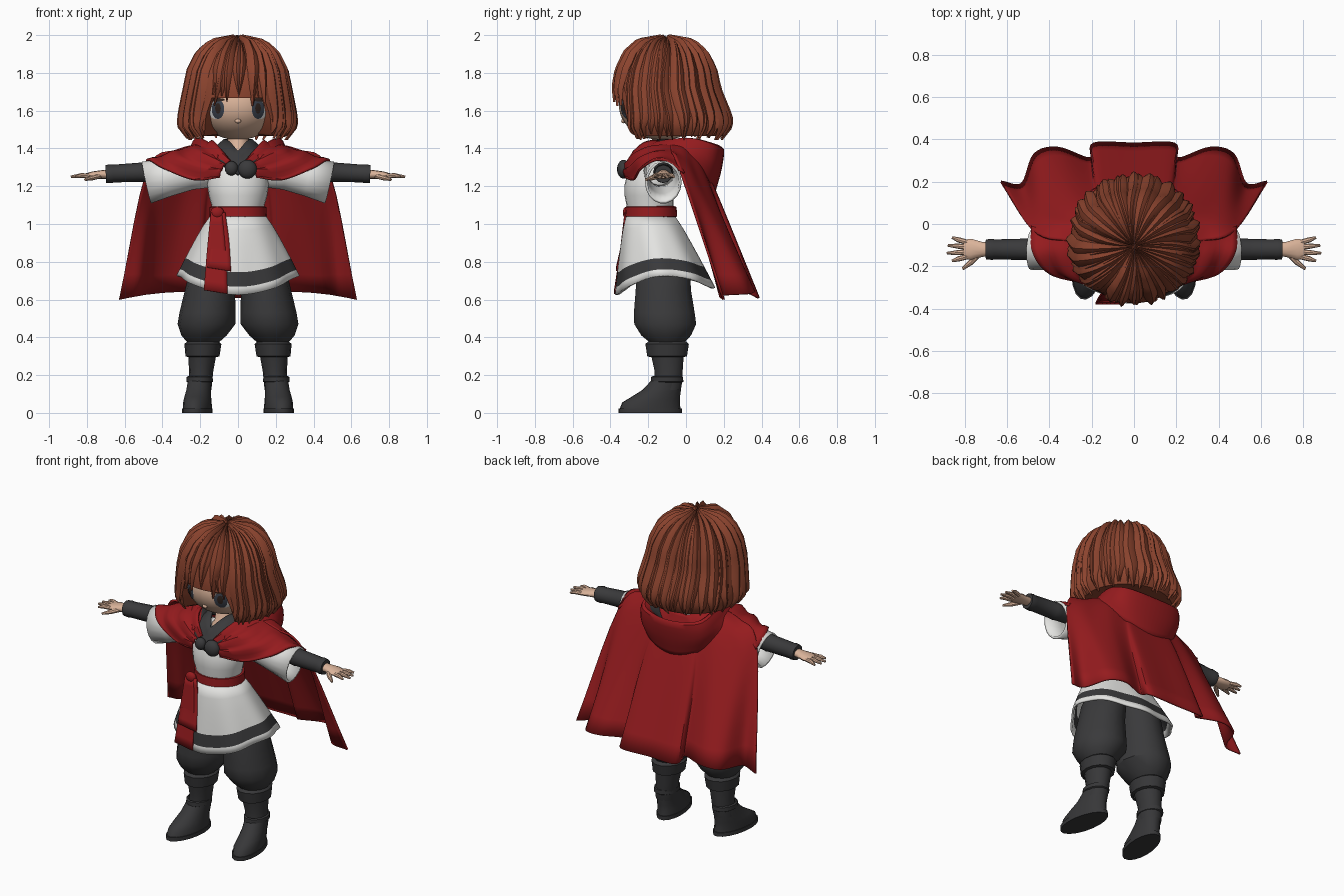
import bpy, bmesh, random
from math import sin, cos, pi, sqrt
from mathutils import Vector

random.seed(4)
if "Cube" in bpy.data.objects:
    bpy.data.objects.remove(bpy.data.objects["Cube"])

def material(name, *rgb):
    m = bpy.data.materials.new(name)
    m.use_nodes = True
    m.diffuse_color = (*rgb, 1)
    m.node_tree.nodes["Principled BSDF"].inputs["Base Color"].default_value = (*rgb, 1)
    return m

HAIR = material("auburn", .265, .058, .028)
RED = material("crimson", .3, .011, .013)
WHITE = material("off white", .77, .77, .75)
DARK = material("charcoal", .042, .042, .044)
BOOT = material("boot grey", .038, .038, .04)
SKIN = material("skin", .7, .45, .32)
IRIS = material("slate", .045, .055, .075)
INK = material("dark brown", .03, .017, .013)

# ---------- helpers ----------
def sheets(name, grids, mats, pick=None, closed=False, caps=False, thick=0, angle=40):
    """Skin one or more grids of points (lists of rows) as one object."""
    bm = bmesh.new()
    for rows in grids:
        vs = [[bm.verts.new(p) for p in row] for row in rows]
        n = len(rows[0])
        for i in range(len(vs) - 1):
            for j in range(n if closed else n - 1):
                k = (j + 1) % n
                f = bm.faces.new((vs[i][j], vs[i][k], vs[i + 1][k], vs[i + 1][j]))
                f.material_index = pick(i) if pick else 0
        if caps:
            bm.faces.new(vs[0])
            bm.faces.new(vs[-1])
    bmesh.ops.remove_doubles(bm, verts=bm.verts, dist=1e-4)
    bmesh.ops.recalc_face_normals(bm, faces=bm.faces)
    me = bpy.data.meshes.new(name)
    bm.to_mesh(me)
    bm.free()
    for m in mats:
        me.materials.append(m)
    ob = bpy.data.objects.new(name, me)
    bpy.context.collection.objects.link(ob)
    bpy.ops.object.select_all(action='DESELECT')
    ob.select_set(True)
    bpy.context.view_layer.objects.active = ob
    bpy.ops.object.shade_smooth_by_angle(angle=angle * pi / 180)
    if thick:
        mod = ob.modifiers.new("thickness", 'SOLIDIFY')
        mod.thickness, mod.offset = thick, 0

def spline(pts, n):
    """Sample a smooth curve through the points."""
    p = [Vector(q) for q in pts]
    p = [2 * p[0] - p[1]] + p + [2 * p[-1] - p[-2]]
    out = []
    for s in range(n + 1):
        x = s / n * (len(pts) - 1)
        i = min(int(x), len(pts) - 2)
        t = x - i
        a, b, c, d = p[i:i + 4]
        out.append(b + .5 * t * (c - a + t * (2 * a - 5 * b + 4 * c - d + t * (3 * (b - c) + d - a))))
    return out

def cloth(columns, nu, nv, s=1):
    """Rows of a smooth cloth whose columns run from top to bottom."""
    cols = [spline(c, nv) for c in columns]
    rows = [spline([c[j] for c in cols], nu) for j in range(nv + 1)]
    return [[Vector((s * p.x, p.y, p.z)) for p in row] for row in rows]

def mirrored(columns):
    return columns + [[(-x, y, z) for x, y, z in c] for c in columns[-2::-1]]

def stack(rings, n=16, s=1, turn=0):
    """Horizontal ellipses (x, y, z, half width, half depth)."""
    out = []
    for x, y, z, rx, ry in rings:
        ring = []
        for k in range(n):
            u, v = rx * cos(2 * pi * k / n), ry * sin(2 * pi * k / n)
            ring.append((s * (x + u * cos(turn) - v * sin(turn)), y + u * sin(turn) + v * cos(turn), z))
        out.append(ring)
    return out

def tube(pts, radii, n=10, s=1):
    """Ellipses along a path, each with (half width, half height)."""
    pts, out = [Vector(p) for p in pts], []
    for i, p in enumerate(pts):
        d = (pts[min(i + 1, len(pts) - 1)] - pts[max(i - 1, 0)]).normalized()
        side = d.cross(Vector((0, 0, 1))).normalized()
        up = side.cross(d)
        w, h = radii[i]
        ring = [p + side * w * cos(2 * pi * k / n) + up * h * sin(2 * pi * k / n) for k in range(n)]
        out.append([(s * q.x, q.y, q.z) for q in ring])
    return out

def ball(name, centre, radii, mat, n=20):
    x, y, z = centre
    rings = [(x, y, z - radii[2] * cos(pi * i / n), radii[0] * sin(pi * i / n), radii[1] * sin(pi * i / n))
             for i in range(n + 1)]
    sheets(name, [stack(rings, n + 4)], [mat], closed=True)

# ---------- head and face ----------
FC, FR = (0, -.125, 1.625), (.22, .23, .18)
ball("head", FC, FR, SKIN, 24)
ball("nose", (0, -.333, 1.545), (.016, .01, .012), SKIN, 8)
sheets("neck", [stack([(0, -.15, 1.31, .1, .12), (0, -.13, 1.38, .06, .065), (0, -.12, 1.5, .05, .05)])],
       [SKIN], closed=True)

def face_plate(name, x, z, w, h, lift, mat):
    rows = []
    for scale in (1, .7, .4, 0):
        ring = []
        for k in range(20):
            px, pz = x + w * scale * cos(k * pi / 10), z + h * scale * sin(k * pi / 10)
            depth = sqrt(1 - (px / FR[0]) ** 2 - ((pz - FC[2]) / FR[2]) ** 2)
            ring.append((px, FC[1] - FR[1] * depth - lift, pz))
        rows.append(ring)
    sheets(name, [rows], [mat], closed=True)

for s, side in ((1, "left"), (-1, "right")):
    face_plate(side + "_eye_white", s * .115, 1.603, .042, .048, .002, WHITE)
    face_plate(side + "_iris", s * .106, 1.608, .033, .052, .004, IRIS)
    face_plate(side + "_pupil", s * .106, 1.612, .015, .028, .006, INK)
    face_plate(side + "_lash", s * .115, 1.658, .045, .009, .007, INK)

# ---------- hair ----------
PROFILE = [(0, 1.975), (.125, 1.953), (.2, 1.895), (.247, 1.81), (.272, 1.7), (.294, 1.59), (.302, 1.515), (.255, 1.445)]

def hair_point(a, t, out=0):
    x = min(max(t, 0), 1) * (len(PROFILE) - 1)
    i = min(int(x), len(PROFILE) - 2)
    f = x - i
    r = PROFILE[i][0] * (1 - f) + PROFILE[i + 1][0] * f
    z = PROFILE[i][1] * (1 - f) + PROFILE[i + 1][1] * f
    shift = .032 * min(max((z - 1.57) / .15, 0), 1)
    lift = out * max(0, min(1, (z - 1.7) / .25))
    r += out
    return (r * sin(a), -.075 - shift - r * cos(a), z + lift)

def hair_end(a):
    """How far the hair falls: short over the brow, long elsewhere."""
    d = abs((a + pi) % (2 * pi) - pi)
    return .645 + .345 * min(max((d - .55) / .16, 0), 1)

angles = [2 * pi * k / 72 for k in range(72)]
cap = [[hair_point(a, (hair_end(a) - .03) * i / 14) for a in angles] for i in range(15)]
cap.append([(.25 * x, -.08 + .25 * (y + .08), z + .015) for x, y, z in cap[-1]])
sheets("hair_cap", [cap], [HAIR], closed=True)

locks = []
for layer, count in ((.002, 36), (.009, 20)):
    for k in range(count):
        a0 = 2 * pi * (k + random.uniform(.1, .9)) / count
        end = hair_end(a0) + random.uniform(-.06, .03)
        width, drift = random.uniform(.09, .17), random.uniform(-.14, .14)
        lift = layer + random.uniform(0, .006)
        rows = []
        for i in range(17):
            f = i / 16
            w = width * min(1, 2.6 * (1 - f) + .1)
            bow = .014 * min(1, 4 * (1 - f) + .2)
            a = a0 + drift * sin(f * 2.8) + .12 * (1 - f) ** 2
            rows.append([hair_point(a + w * e, end * f, lift + bow * (1 - e * e) - .008 * abs(e))
                         for e in (-1, -.5, 0, .5, 1)])
        locks.append(rows)
sheets("hair_locks", locks, [HAIR], angle=30)

# ---------- tunic ----------
sheets("tunic_body", [stack([(0, -.19, 1.03, .135, .12), (0, -.19, 1.1, .14, .125), (0, -.195, 1.15, .155, .13),
                             (0, -.19, 1.21, .163, .135), (0, -.17, 1.3, .155, .13), (0, -.15, 1.36, .11, .1)], 24)],
       [WHITE], closed=True, caps=True)
sheets("belt", [stack([(0, -.185, z, r, r - .015) for z, r in ((1.035, .14), (1.04, .153), (1.09, .15), (1.095, .135))], 24)],
       [RED], closed=True)

def skirt_row(f):
    row = []
    for k in range(64):
        a = 2 * pi * k / 64
        c = cos(a)
        hem = .725 - (.1 if c > 0 else .065) * c * c
        flare = f ** .85
        fold = 1 + .025 * f * cos(8 * a + 1)
        rx, ry = (.135 + .18 * flare) * fold, (.12 + .135 * flare) * fold
        row.append((rx * sin(a), -.19 + .08 * f - ry * c, 1.05 + (hem - 1.05) * f))
    return row

sheets("tunic_skirt", [[skirt_row(f) for f in (0, .2, .4, .6, .72, .8, .9, .915, 1)]], [WHITE, DARK],
       pick=lambda i: int(i in (4, 5)), closed=True, thick=.012)

# Sash knot and hanging tails
ball("sash_knot", (-.11, -.315, 1.06), (.036, .02, .032), RED, 10)
for name, lean, length, y in (("sash_tail", 0, .42, -.345), ("sash_under_tail", .018, .3, -.335)):
    tail = [[(-.115 + lean + e * .03, -.32, 1.06), (-.115 + lean + e * .05, y, 1.06 - length / 2),
             (-.118 + lean + e * .063, y - .03, 1.06 - length - .01 * e)] for e in (-1, -.3, .3, 1)]
    sheets(name, [cloth(tail, 6, 8)], [RED], thick=.012)

# Dark lapels, collar and clasp
collar = [[(0, -.275, 1.385), (0, -.335, 1.26)], [(.045, -.2, 1.435), (.12, -.28, 1.34)],
          [(.07, -.1, 1.445), (.13, -.1, 1.39)], [(0, -.03, 1.44), (0, .02, 1.38)]]
sheets("collar", [cloth(collar, 12, 3, s) for s in (1, -1)], [DARK], thick=.014)
ball("clasp_large", (.05, -.33, 1.29), (.05, .035, .05), DARK, 12)
ball("clasp_small", (-.035, -.325, 1.295), (.035, .03, .038), DARK, 12)

# ---------- cape ----------
mantle = [[(.04, -.3, 1.33), (.08, -.325, 1.3), (.1, -.325, 1.25)], [(.1, -.25, 1.4), (.18, -.29, 1.33), (.24, -.275, 1.23)],
          [(.13, -.19, 1.43), (.27, -.235, 1.365), (.4, -.23, 1.29)], [(.14, -.12, 1.43), (.3, -.14, 1.39), (.48, -.13, 1.335)],
          [(.14, -.06, 1.43), (.32, -.06, 1.385), (.485, -.01, 1.27)]]
halves = []
for s in (1, -1):
    rows = cloth(mantle, 24, 14, s)
    for i, row in enumerate(rows):
        for j, p in enumerate(row):
            p += Vector((0, -.5, 1)) * .008 * sin(i * 1.35 + j * .12) * min(1, (24 - j) / 8)
    halves.append(rows)
sheets("cape_mantle", halves, [RED], thick=.012)

back = [[(.14, -.08, 1.43), (.32, -.08, 1.39), (.48, -.03, 1.28), (.63, .2, .6)],
        [(.13, -.03, 1.43), (.3, -.02, 1.38), (.455, .04, 1.2), (.53, .19, .62)],
        [(.12, 0, 1.42), (.27, .02, 1.36), (.4, .1, 1.14), (.47, .33, .63)],
        [(.09, .03, 1.41), (.22, .06, 1.34), (.3, .15, 1.12), (.36, .36, .64)],
        [(.06, .05, 1.4), (.14, .08, 1.32), (.19, .155, 1.12), (.21, .31, .64)],
        [(.04, .06, 1.4), (.1, .09, 1.31), (.15, .175, 1.12), (.19, .38, .61)],
        [(0, .06, 1.4), (0, .1, 1.3), (0, .175, 1.12), (0, .38, .61)]]
sheets("cape_back", [cloth(mirrored(back), 72, 16)], [RED], thick=.012, angle=30)

hood = [[(.06, -.24, 1.36), (.09, -.265, 1.37), (.11, -.29, 1.35), (.13, -.29, 1.32)],
        [(.11, -.15, 1.38), (.16, -.15, 1.43), (.2, -.16, 1.415), (.24, -.15, 1.385)],
        [(.12, -.02, 1.34), (.21, .02, 1.45), (.25, .02, 1.4), (.27, .02, 1.34)],
        [(.08, .06, 1.3), (.18, .15, 1.42), (.2, .15, 1.33), (.17, .12, 1.22)],
        [(0, .1, 1.27), (0, .19, 1.4), (0, .185, 1.3), (0, .15, 1.17)]]
sheets("hood", [cloth(mirrored(hood), 40, 12)], [RED, DARK], pick=lambda i: int(i < 3), thick=.012)

# ---------- arms and legs ----------
for s, side in ((1, "left_"), (-1, "right_")):
    sheets(side + "sleeve", [tube([(.1, -.14, 1.285), (.25, -.13, 1.27), (.37, -.125, 1.245), (.485, -.12, 1.22)],
                                  [(.08, .08), (.08, .083), (.085, .093), (.09, .108)], 18, s)],
           [WHITE], closed=True, thick=.014)
    sheets(side + "forearm", [tube([(x, -.12, 1.3 - x * .05) for x in (.3, .47, .5, .51, .66, .67, .7)],
                                   [(r, r) for r in (.045, .05, .054, .051, .047, .05, .047)], 12, s)],
           [DARK], closed=True, caps=True)
    sheets(side + "palm", [tube([(.67, -.12, 1.264), (.72, -.12, 1.262), (.77, -.12, 1.258), (.805, -.12, 1.254)],
                                [(.03, .026), (.036, .023), (.05, .02), (.046, .014)], 12, s)],
           [SKIN], closed=True, caps=True)
    fingers = [((.73, -.14, 1.255), (.77, -.18, 1.245), (.81, -.212, 1.235), .014)]
    for k, reach in enumerate((.86, .885, .88, .86)):
        y = -.155 + k * .023
        fingers.append(((.79, y, 1.255), (.83, y - .01 + k * .007, 1.257), (reach, y - .02 + k * .014, 1.25), .0125))
    sheets(side + "fingers", [tube(f[:3], [(f[3], f[3]), (f[3], f[3]), (f[3] * .5, f[3] * .5)], 8, s) for f in fingers],
           [SKIN], closed=True, caps=True)
    sheets(side + "trouser_leg", [stack([(.185, -.1, .37, .08, .09), (.18, -.105, .41, .12, .135), (.167, -.11, .47, .153, .168),
                                         (.162, -.115, .53, .148, .165), (.148, -.12, .65, .133, .15),
                                         (.13, -.12, .76, .125, .145), (.07, -.15, .92, .1, .12)], 14, s)],
           [DARK], closed=True, caps=True, angle=35)
    sheets(side + "boot_shaft", [stack([(.203, -.1, .12, .062, .074), (.2, -.095, .16, .063, .076), (.195, -.092, .22, .064, .076),
                                        (.188, -.1, .33, .077, .092)], 14, s)], [BOOT], closed=True)
    sheets(side + "boot_cuff", [stack([(.188, -.1, .295, .074, .09), (.188, -.1, .3, .09, .108), (.186, -.1, .365, .098, .118),
                                       (.186, -.1, .38, .08, .1)], 14, s)], [BOOT], closed=True)
    sheets(side + "boot_foot", [stack([(.215, -.19, .022, .074, .163), (.215, -.185, .055, .073, .155), (.213, -.16, .085, .069, .13),
                                       (.208, -.13, .12, .065, .104), (.203, -.105, .17, .063, .08)], 18, s, .15)],
           [BOOT], closed=True)
    sheets(side + "sole", [stack([(.215, -.19, z, .078, .17) for z in (0, .024)], 18, s, .15)],
           [BOOT], closed=True, caps=True)
    sheets(side + "ankle_strap", [stack([(.203, -.1, z, r, r + .018) for z, r in ((.16, .062), (.165, .07), (.19, .069), (.195, .06))], 14, s)],
           [BOOT], closed=True)
